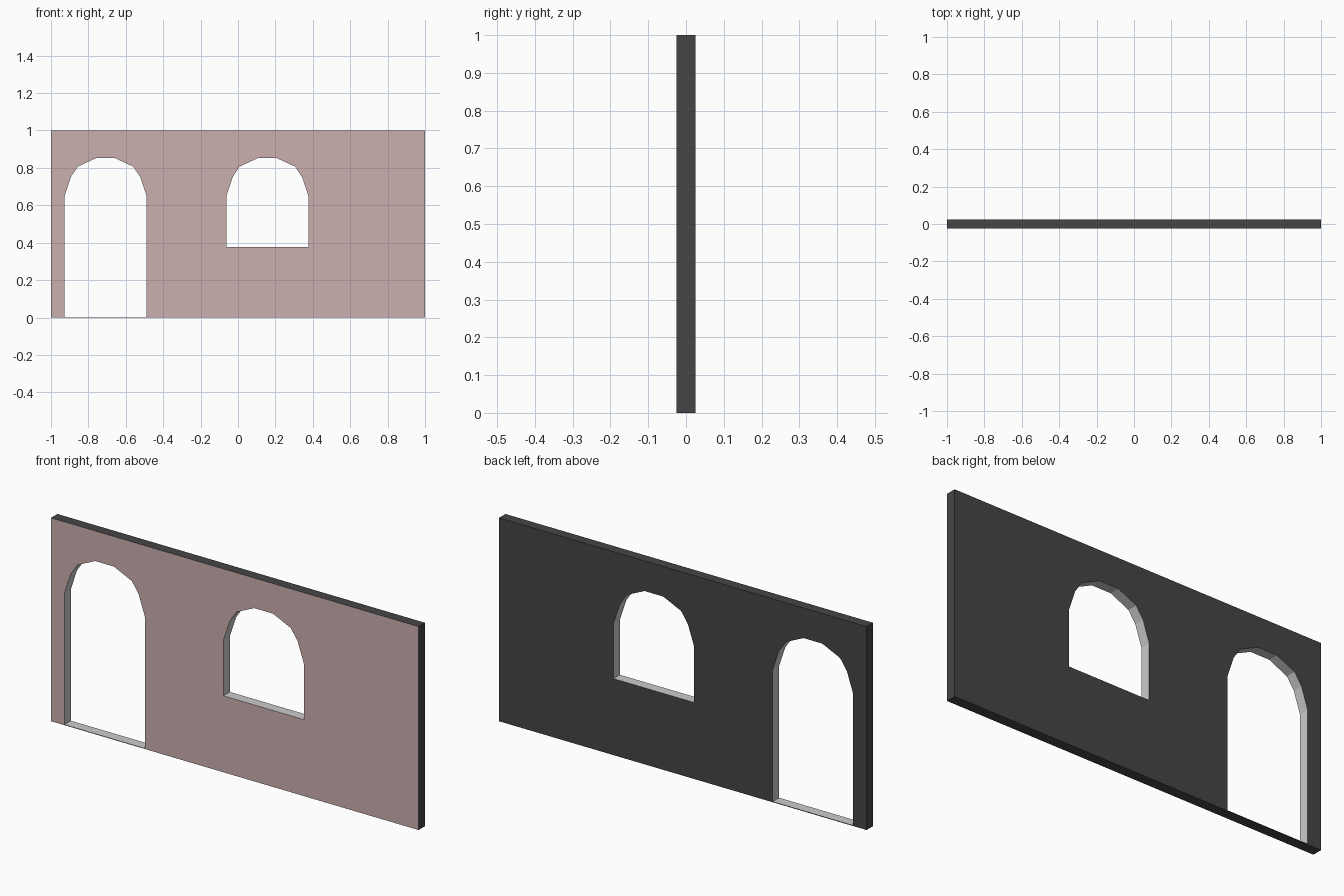
import bpy
import bmesh

if "Cube" in bpy.data.objects:
    bpy.data.objects.remove(bpy.data.objects["Cube"])

W, H, T = 2.0, 1.0, 0.05        # wall length, height, thickness


def material(name, color):
    mat = bpy.data.materials.new(name)
    mat.diffuse_color = (*color, 1)
    mat.use_nodes = True
    mat.node_tree.nodes["Principled BSDF"].inputs["Base Color"].default_value = mat.diffuse_color
    return mat


def prism(name, profile, depth, mats):
    """Extrude an (x, z) outline along y, centred on y = 0."""
    bm = bmesh.new()
    face = bm.faces.new([bm.verts.new((x, -depth / 2, z)) for x, z in profile])
    ext = bmesh.ops.extrude_face_region(bm, geom=[face], use_keep_orig=True)
    verts = [v for v in ext["geom"] if isinstance(v, bmesh.types.BMVert)]
    bmesh.ops.translate(bm, verts=verts, vec=(0, depth, 0))
    bmesh.ops.recalc_face_normals(bm, faces=bm.faces)
    mesh = bpy.data.meshes.new(name)
    bm.to_mesh(mesh)
    bm.free()
    for mat in mats:
        mesh.materials.append(mat)
    obj = bpy.data.objects.new(name, mesh)
    bpy.context.collection.objects.link(obj)
    return obj


def arch(cx, sill):
    """Opening outline: straight jambs under a faceted arch."""
    half = [(0.219, sill), (0.219, 0.65), (0.185, 0.752), (0.148, 0.807), (0.051, 0.852)]
    return [(cx + x, z) for x, z in half] + [(cx - x, z) for x, z in reversed(half)]


dark = material("wall_dark", (0.06, 0.06, 0.06))
pink = material("wall_front", (0.60, 0.43, 0.43))
grey = material("opening_lining", (0.6, 0.6, 0.6))

# Wall slab with a coloured front face
wall = prism("wall", [(-W / 2, 0), (W / 2, 0), (W / 2, H), (-W / 2, H)], T, [dark, pink])
for poly in wall.data.polygons:
    poly.material_index = int(poly.normal.y < -0.5)

# Door (with a thin threshold) and window openings
bpy.context.view_layer.objects.active = wall
for name, cx, sill in [("door", -0.708, 0.003), ("window", 0.157, 0.376)]:
    cutter = prism(name + "_cutter", arch(cx, sill), T * 4, [grey])
    cutter.hide_render = True
    mod = wall.modifiers.new(name + "_opening", 'BOOLEAN')
    mod.operation = 'DIFFERENCE'
    mod.solver = 'EXACT'
    mod.material_mode = 'TRANSFER'
    mod.object = cutter
    bpy.ops.object.modifier_apply(modifier=mod.name)
    bpy.data.objects.remove(cutter)
